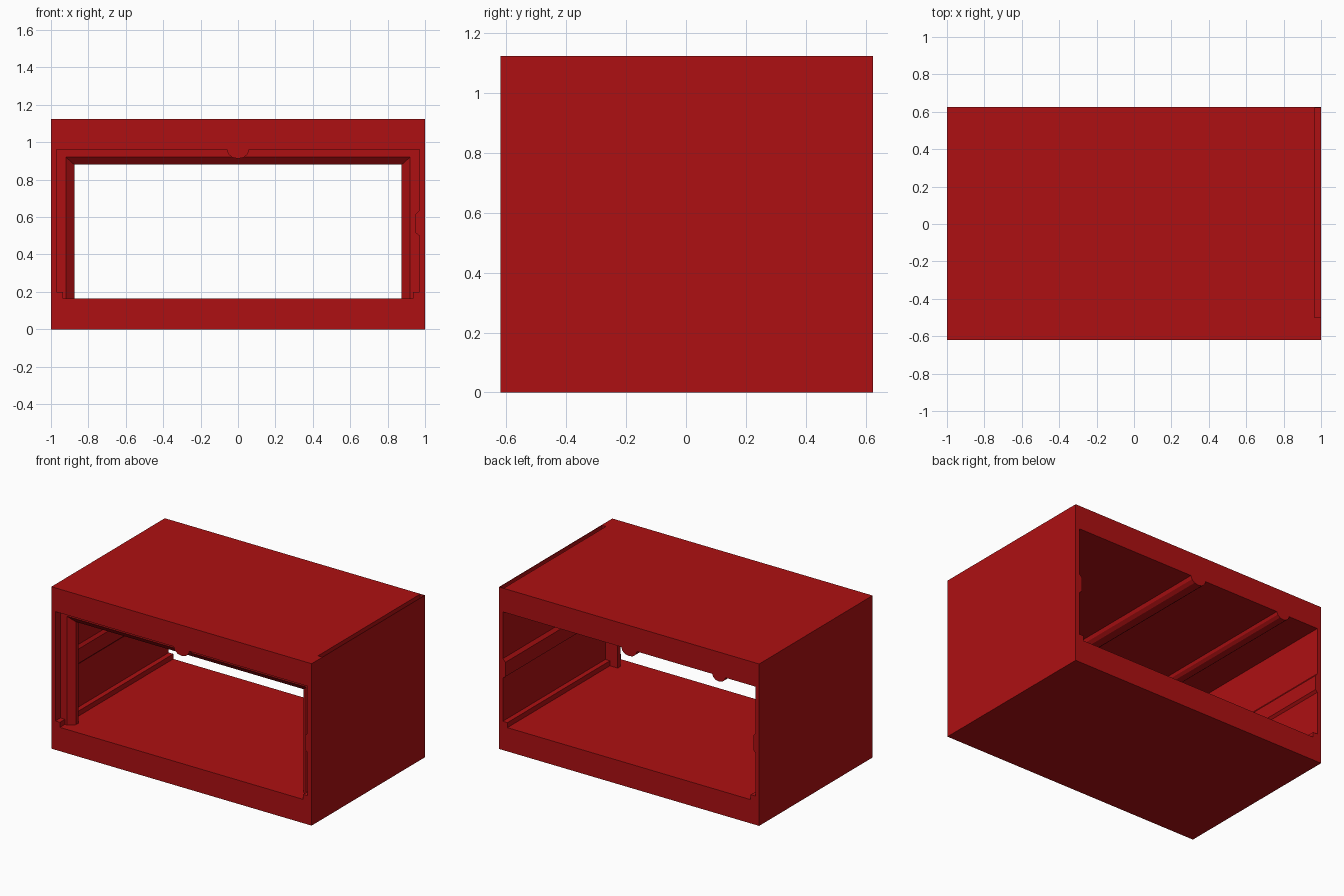
import bpy, bmesh, math

if "Cube" in bpy.data.objects:
    bpy.data.objects.remove(bpy.data.objects["Cube"])

RED = bpy.data.materials.new("red")
RED.diffuse_color = (0.42, 0.005, 0.006, 1)
RED.use_nodes = True
RED.node_tree.nodes["Principled BSDF"].inputs["Base Color"].default_value = RED.diffuse_color
Y0, Y1 = -0.62, 0.625


def make(name, bm):
    bmesh.ops.recalc_face_normals(bm, faces=bm.faces)
    me = bpy.data.meshes.new(name)
    bm.to_mesh(me)
    bm.free()
    ob = bpy.data.objects.new(name, me)
    bpy.context.collection.objects.link(ob)
    me.materials.append(RED)
    return ob


def sweep(name, rings, cap=True, closed=False):
    # skin a list of equal-length point loops
    bm = bmesh.new()
    vs = [[bm.verts.new(p) for p in r] for r in rings]
    n = len(vs[0])
    for i in range(len(vs) if closed else len(vs) - 1):
        a, b = vs[i], vs[(i + 1) % len(vs)]
        for j in range(n):
            k = (j + 1) % n
            bm.faces.new((a[j], a[k], b[k], b[j]))
    if cap:
        bm.faces.new(vs[0])
        bm.faces.new(vs[-1])
    return make(name, bm)


def prism(name, profile, y0, y1):
    # extrude an x-z profile along y
    return sweep(name, [[(x, y, z) for x, z in profile] for y in (y0, y1)])


def rect(x0, x1, z0, z1):
    return [(x0, z0), (x1, z0), (x1, z1), (x0, z1)]


def cut(ob, cutter):
    m = ob.modifiers.new("cut", 'BOOLEAN')
    m.operation = 'DIFFERENCE'
    m.solver = 'EXACT'
    m.object = cutter
    bpy.context.view_layer.objects.active = ob
    bpy.ops.object.modifier_apply(modifier=m.name)
    bpy.data.objects.remove(cutter)


# Outer housing with a through bay; steps at the bottom form the runners
housing = prism("housing", rect(-1, 1, 0, 1.125), Y0, Y1)
half = [(0.935, 0.165), (0.935, 0.2), (0.97, 0.2), (0.97, 0.96)]
bay = half + [(-x, z) for x, z in reversed(half)]
cut(housing, prism("bay_cutter", bay, Y0 - 0.1, Y1 + 0.1))

# Narrow slot along the right top edge
cut(housing, prism("slot_cutter", rect(0.965, 0.996, 1.09, 1.2), -0.5, Y1 - 0.004))

# Recessed front stop frame with a sloped inner edge
section = [(0.97, 0.96, -0.565), (0.92, 0.92, -0.565), (0.875, 0.88, -0.53),
           (0.875, 0.88, -0.5), (0.97, 0.96, -0.5)]
path = [lambda w, t: (-w, 0.165), lambda w, t: (-w, t),
        lambda w, t: (w, t), lambda w, t: (w, 0.165)]
frame = []
for corner in path:
    loop = []
    for w, t, y in section:
        x, z = corner(w, t)
        loop.append((x, y, z))
    frame.append(loop)
sweep("front_stop_frame", frame)


# Rounded ridges under the ceiling
def ridge(name, cx, r, y0):
    pts = [(cx + r * math.cos(math.pi * i / 6), 0.96 - 0.8 * r * math.sin(math.pi * i / 6))
           for i in range(7)]
    prism(name, pts, y0, Y1)


ridge("centre_ceiling_ridge", 0, 0.06, Y0)
ridge("side_ceiling_ridge", -0.69, 0.05, -0.5)

# Chamfered guide rails on the side walls
for name, s, d, y0 in (("right_guide_rail", 1, 0.02, Y0), ("left_guide_rail", -1, 0.015, -0.5)):
    prism(name, [(s * 0.97, 0.5), (s * (0.97 - d), 0.515),
                 (s * (0.97 - d), 0.615), (s * 0.97, 0.635)], y0, Y1)
